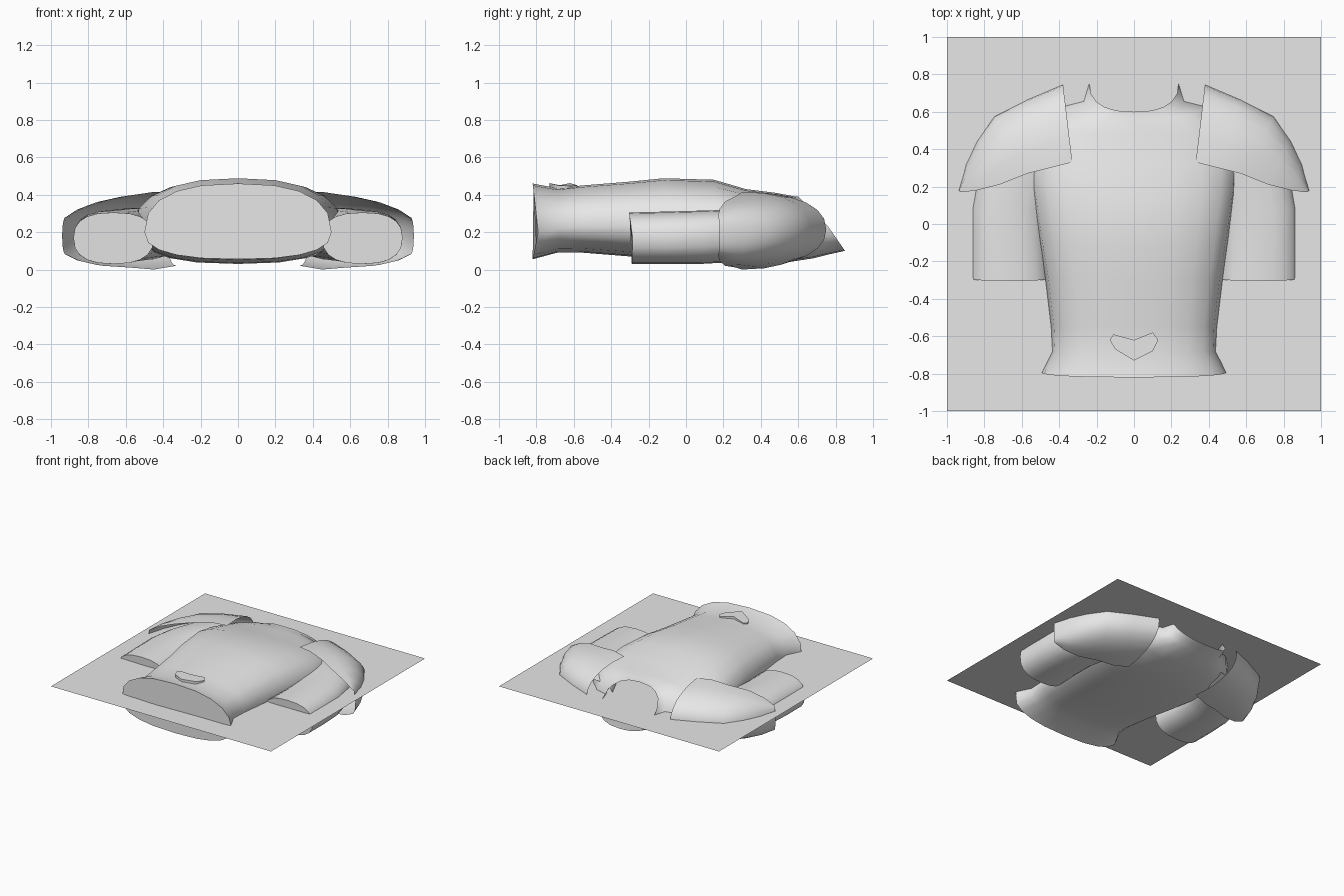
import bpy, bmesh, math

if "Cube" in bpy.data.objects:
    bpy.data.objects.remove(bpy.data.objects["Cube"])

grey = bpy.data.materials.new("armour_grey")
grey.diffuse_color = (0.8, 0.8, 0.8, 1)
grey.use_nodes = True
grey.node_tree.nodes["Principled BSDF"].inputs["Base Color"].default_value = grey.diffuse_color


def add_object(name, bm, angle=60):
    bmesh.ops.recalc_face_normals(bm, faces=bm.faces)
    me = bpy.data.meshes.new(name)
    bm.to_mesh(me)
    bm.free()
    ob = bpy.data.objects.new(name, me)
    me.materials.append(grey)
    bpy.context.collection.objects.link(ob)
    bpy.ops.object.select_all(action='DESELECT')
    ob.select_set(True)
    bpy.context.view_layer.objects.active = ob
    bpy.ops.object.shade_smooth_by_angle(angle=math.radians(angle))
    return ob


def loft(name, rings, closed=True, cap_start=False):
    bm = bmesh.new()
    vs = [[bm.verts.new(p) for p in r] for r in rings]
    n = len(vs[0])
    for a, b in zip(vs, vs[1:]):
        for i in range(n if closed else n - 1):
            j = (i + 1) % n
            bm.faces.new((a[i], a[j], b[j], b[i]))
    if cap_start:
        bm.faces.new(vs[0])
    return add_object(name, bm)


def spow(v, e):
    return math.copysign(abs(v) ** e, v)


def ring(cx, hw, lo, mid, hi, y_front, y_side, y_back, n=20, p=2.5):
    """Rounded cross-section whose y varies from chest to side to back."""
    pts = []
    for i in range(n):
        a = 2 * math.pi * i / n
        c, s = spow(math.cos(a), 2 / p), spow(math.sin(a), 2 / p)
        z = mid + s * ((hi - mid) if s > 0 else (mid - lo))
        y_end = y_front if s > 0 else y_back
        y = y_side + (y_end - y_side) * abs(s)
        pts.append((cx + hw * c, y, z))
    return pts


# Torso: half width, low z, widest z, high z, y at chest / side / back
torso = [(.50, .055, .20, .46, -.82, -.79, -.82),
         (.44, .09, .22, .435, -.69, -.68, -.69),
         (.445, .09, .23, .45, -.55, -.55, -.55),
         (.475, .07, .23, .47, -.3, -.3, -.3),
         (.51, .05, .23, .488, -.12, -.08, -.08),
         (.55, .035, .23, .48, .15, .18, .18),
         (.56, .03, .23, .43, .32, .35, .35),
         (.48, .04, .23, .41, .48, .53, .55),
         (.37, .06, .23, .395, .56, .635, .68),
         (.27, .08, .23, .39, .585, .66, .76),
         (.24, .10, .23, .39, .60, .76, .85)]
loft("torso_shell", [ring(0, *r) for r in torso], cap_start=True)

# Sleeves: centre x, then the same values as the torso
sleeve = [(.665, .215, .03, .17, .305, -.305, -.285, -.29),
          (.67, .21, .03, .17, .31, -.1, -.1, -.1),
          (.665, .21, .03, .18, .315, .08, .08, .08),
          (.62, .22, .04, .19, .32, .25, .25, .25),
          (.53, .22, .05, .2, .33, .45, .45, .45),
          (.42, .18, .1, .2, .3, .6, .6, .6)]

# Pauldrons: open edge x, y; ridge x, y; low, high z
pauldron = [(.33, .33, .38, .75, .02, .41),
            (.45, .30, .57, .67, .0, .415),
            (.57, .27, .75, .58, .01, .395),
            (.72, .21, .84, .45, .02, .365),
            (.84, .18, .90, .33, .045, .325),
            (.92, .17, .94, .18, .08, .28)]


def pauldron_arc(xf, yf, xr, yr, lo, hi, n=12):
    pts = []
    for i in range(n + 1):
        a = math.pi * (.5 - i / n)
        c, s = max(math.cos(a), 0) ** .85, spow(math.sin(a), .9)
        pts.append((xf + (xr - xf) * c, yf + (yr - yf) * c,
                    (lo + hi) / 2 + s * (hi - lo) / 2))
    return pts


for side, label in ((1, "right"), (-1, "left")):
    def flip(pts):
        return [(side * x, y, z) for x, y, z in pts]
    loft(label + "_sleeve", [flip(ring(*r)) for r in sleeve], cap_start=True)
    loft(label + "_pauldron", [flip(pauldron_arc(*r)) for r in pauldron], closed=False)

# Small raised wedge at the waist
outline = [(-.13, -.62), (-.10, -.67), (0, -.73), (.10, -.68), (.13, -.62), (.10, -.58), (0, -.62), (-.11, -.59)]
loft("waist_wedge", [[(x, y, .462 - abs(x) * .12) for x, y in outline],
                     [(x, y, .42) for x, y in outline]], cap_start=True)

# Flat square panel cutting through the middle
bm = bmesh.new()
bmesh.ops.create_grid(bm, x_segments=1, y_segments=1, size=1)
for v in bm.verts:
    v.co.z = .24
add_object("backing_panel", bm)
